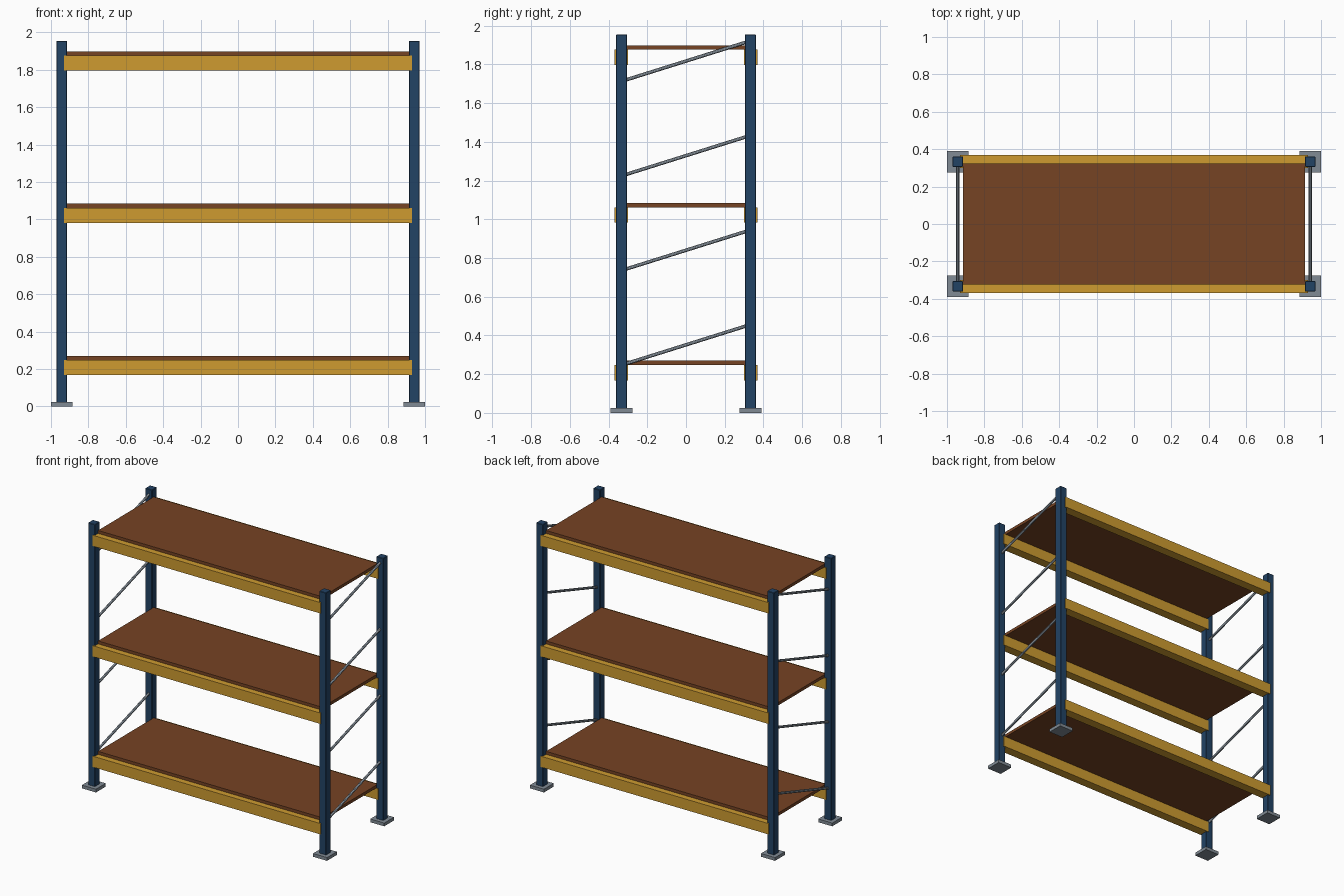
import bpy
from mathutils import Vector

if "Cube" in bpy.data.objects:
    bpy.data.objects.remove(bpy.data.objects["Cube"])


def material(name, rgb):
    m = bpy.data.materials.new(name)
    m.diffuse_color = (*rgb, 1)
    m.use_nodes = True
    m.node_tree.nodes["Principled BSDF"].inputs["Base Color"].default_value = m.diffuse_color
    return m


BLUE = material("blue paint", (0.016, 0.056, 0.130))
YELLOW = material("yellow paint", (0.62, 0.33, 0.03))
STEEL = material("grey steel", (0.22, 0.26, 0.30))
BROWN = material("brown board", (0.18, 0.056, 0.017))

POST_X, POST_Y = 0.942, 0.333


def box(name, mat, centre, size, bevel=0):
    bpy.ops.mesh.primitive_cube_add(size=1, location=centre)
    ob = bpy.context.object
    ob.name = name
    ob.scale = size
    bpy.ops.object.transform_apply(location=False, rotation=False, scale=True)
    ob.data.materials.append(mat)
    if bevel:
        mod = ob.modifiers.new("edge", 'BEVEL')
        mod.width, mod.segments = bevel, 1
    return ob


def rod(name, mat, a, b, radius):
    a, b = Vector(a), Vector(b)
    bpy.ops.mesh.primitive_cylinder_add(vertices=12, radius=radius,
                                        depth=(b - a).length, location=(a + b) / 2)
    ob = bpy.context.object
    ob.name = name
    ob.rotation_euler = (b - a).to_track_quat('Z', 'Y').to_euler()
    ob.data.materials.append(mat)
    bpy.ops.object.shade_smooth_by_angle()


for sx, side in ((-1, "left"), (1, "right")):
    # uprights and foot plates
    for sy, face in ((-1, "front"), (1, "back")):
        x, y = sx * POST_X, sy * POST_Y
        box(f"{face}_{side}_post", BLUE, (x, y, 0.9785), (0.056, 0.056, 1.953), 0.003)
        box(f"{face}_{side}_foot_plate", STEEL, (x, y, 0.012), (0.114, 0.114, 0.024))
    # diagonal braces, low at the front and high at the back
    for i in range(4):
        z = 0.247 + i * 0.4885
        rod(f"{side}_brace_{i + 1}", STEEL, (sx * POST_X, -POST_Y, z),
            (sx * POST_X, POST_Y, z + 0.209), 0.009)

# shelf levels: two beams carrying a board
for i in range(3):
    z = 0.168 + i * 0.814
    for sy, face in ((-1, "front"), (1, "back")):
        box(f"{face}_beam_{i + 1}", YELLOW, (0, sy * 0.334, z + 0.04), (1.86, 0.068, 0.08))
    box(f"shelf_board_{i + 1}", BROWN, (0, 0, z + 0.091), (1.828, 0.648, 0.022))
